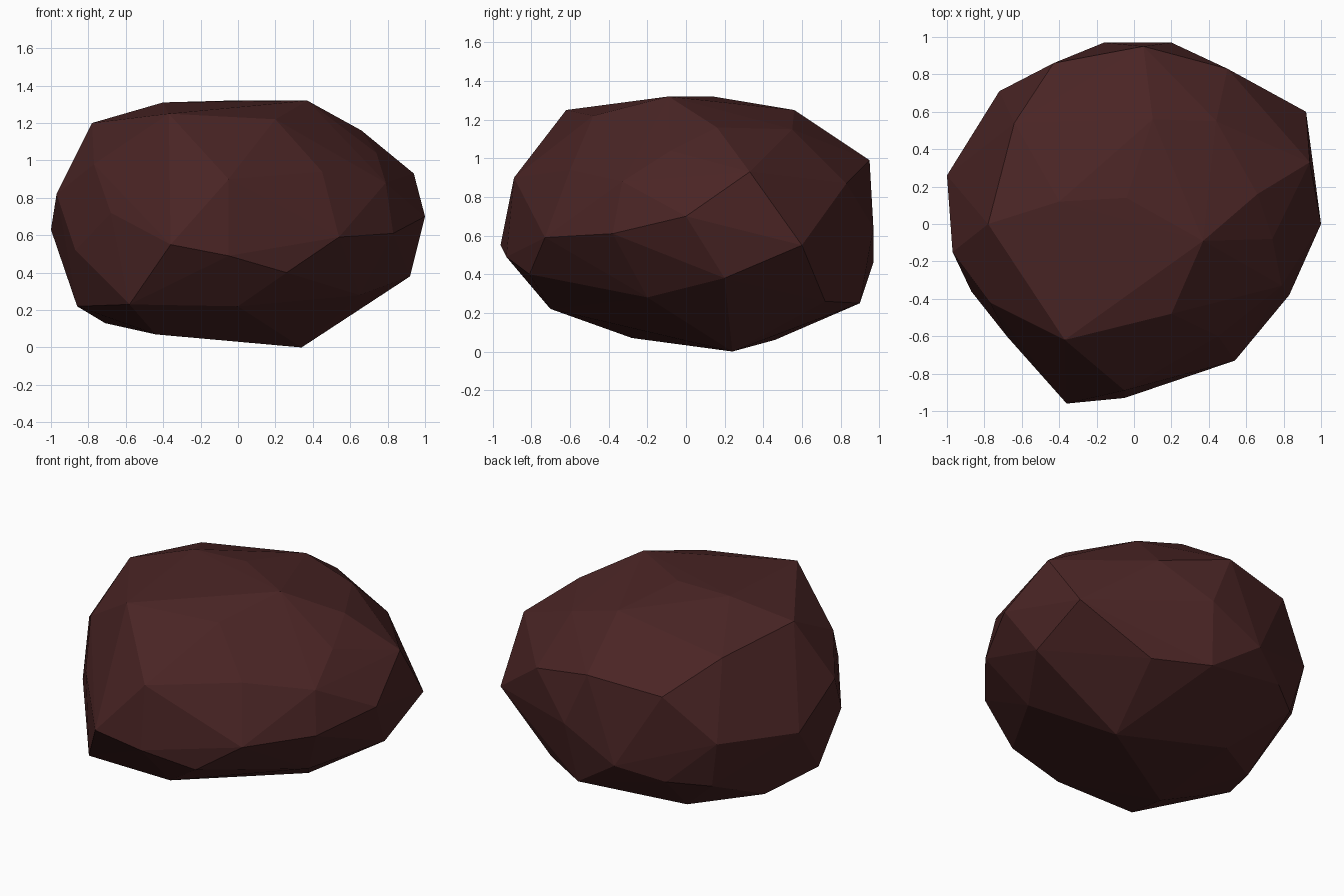
import bpy
import bmesh

# Remove the default cube only
default_cube = bpy.data.objects.get("Cube")
if default_cube:
    bpy.data.objects.remove(default_cube, do_unlink=True)


def make_material(name, colour):
    material = bpy.data.materials.new(name)
    material.use_nodes = True
    material.diffuse_color = colour
    shader = material.node_tree.nodes["Principled BSDF"]
    shader.inputs["Base Color"].default_value = colour
    shader.inputs["Roughness"].default_value = 0.9
    return material


# Corners of the boulder, grouped in rough rings from top to bottom
crown = [
    (-.37, -.62, 1.25), (.2, -.48, 1.22), (.37, -.09, 1.32), (-.4, .12, 1.31),
    (-.04, .14, 1.32), (-.78, 0, 1.2), (.66, .16, 1.16), (.44, .55, 1.15),
    (.1, .56, 1.25), (-.64, .54, 1.13),
]
shoulder = [
    (-.05, -.89, .9), (.45, -.6, .94), (.74, -.08, 1.04), (.79, -.33, .88),
    (.94, .33, .93), (.5, .83, .87), (.05, .95, .99), (-.43, .86, .94),
    (-.97, -.15, .82), (-.77, -.42, .98),
]
belt = [
    (-.36, -.96, .55), (-.05, -.93, .49), (.26, -.81, .4), (.54, -.73, .59),
    (.83, -.38, .61), (1, 0, .7), (.92, .6, .55), (.2, .97, .64),
    (-.16, .97, .46), (-.72, .71, .65), (-1, .26, .63), (-.87, -.36, .52),
    (-.68, -.6, .72),
]
base = [
    (-.58, -.71, .23), (0, -.7, .22), (.65, -.2, .28), (.92, .2, .38),
    (.47, .72, .26), (.15, .9, .25), (-.43, .82, .37), (-.65, .66, .34),
    (-.33, .46, .06), (-.71, .2, .13), (-.86, -.14, .22), (-.44, -.28, .07),
    (-.2, -.08, .05), (.34, .24, 0),
]

# Wrap the corners in a faceted skin and merge nearly flat triangles
bm = bmesh.new()
for ring in (crown, shoulder, belt, base):
    for corner in ring:
        bm.verts.new(corner)
hull = bmesh.ops.convex_hull(bm, input=bm.verts[:])
unused = {item for item in hull["geom_interior"] + hull["geom_unused"]
          if isinstance(item, bmesh.types.BMVert)}
bmesh.ops.delete(bm, geom=list(unused), context="VERTS")
bmesh.ops.recalc_face_normals(bm, faces=bm.faces[:])
for face in bm.faces:
    face.smooth = False

# Boulder object
mesh = bpy.data.meshes.new("boulder")
bm.to_mesh(mesh)
bm.free()
mesh.materials.append(make_material("dark red brown stone", (.068, .018, .018, 1)))
boulder = bpy.data.objects.new("boulder", mesh)
bpy.context.collection.objects.link(boulder)
